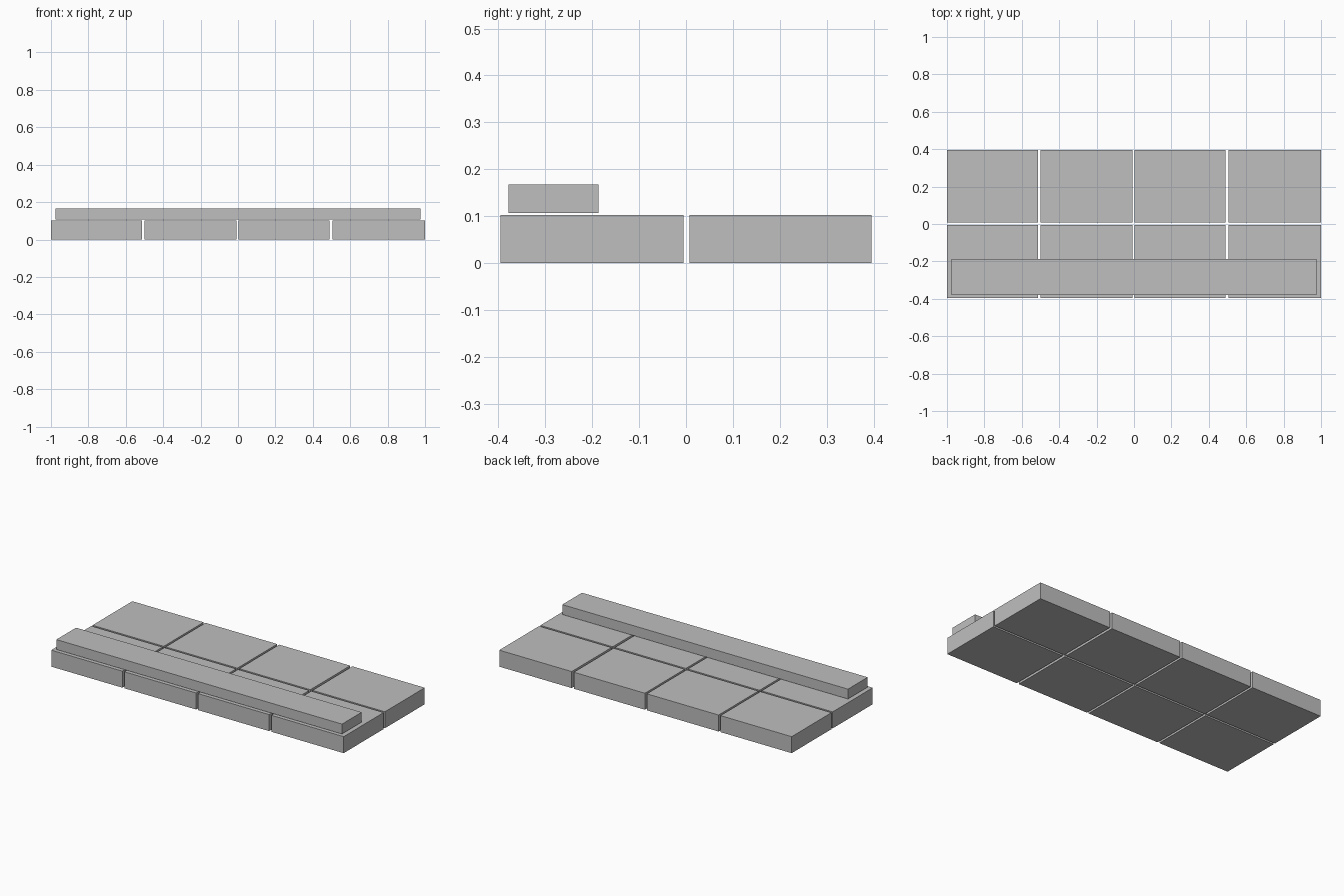
import bpy

cube = bpy.data.objects.get("Cube")
if cube:
    bpy.data.objects.remove(cube, do_unlink=True)

# Single stone grey
grey = bpy.data.materials.new("stone_grey")
grey.use_nodes = True
colour = (0.52, 0.52, 0.52, 1)
grey.diffuse_color = colour
grey.node_tree.nodes["Principled BSDF"].inputs["Base Color"].default_value = colour


def block(name, xs, ys, zs):
    """Box spanning the given ranges on each axis."""
    ranges = (xs, ys, zs)
    bpy.ops.mesh.primitive_cube_add(size=1, location=[sum(r) / 2 for r in ranges])
    ob = bpy.context.object
    ob.name = name
    ob.scale = [r[1] - r[0] for r in ranges]
    bpy.ops.object.transform_apply(location=False, rotation=False, scale=True)
    ob.data.materials.append(grey)
    return ob


# Two rows of four paving slabs with narrow gaps
columns = [(-1, -0.513), (-0.5, -0.009), (0.004, 0.49), (0.505, 1)]
rows = {"front": (-0.396, -0.005), "back": (0.007, 0.396)}
for row, ys in rows.items():
    for i, xs in enumerate(columns):
        block(f"{row}_slab_{i + 1}", xs, ys, (0, 0.102))

# Long raised bar lying just above the front row
block("raised_bar", (-0.977, 0.977), (-0.379, -0.187), (0.106, 0.167))
